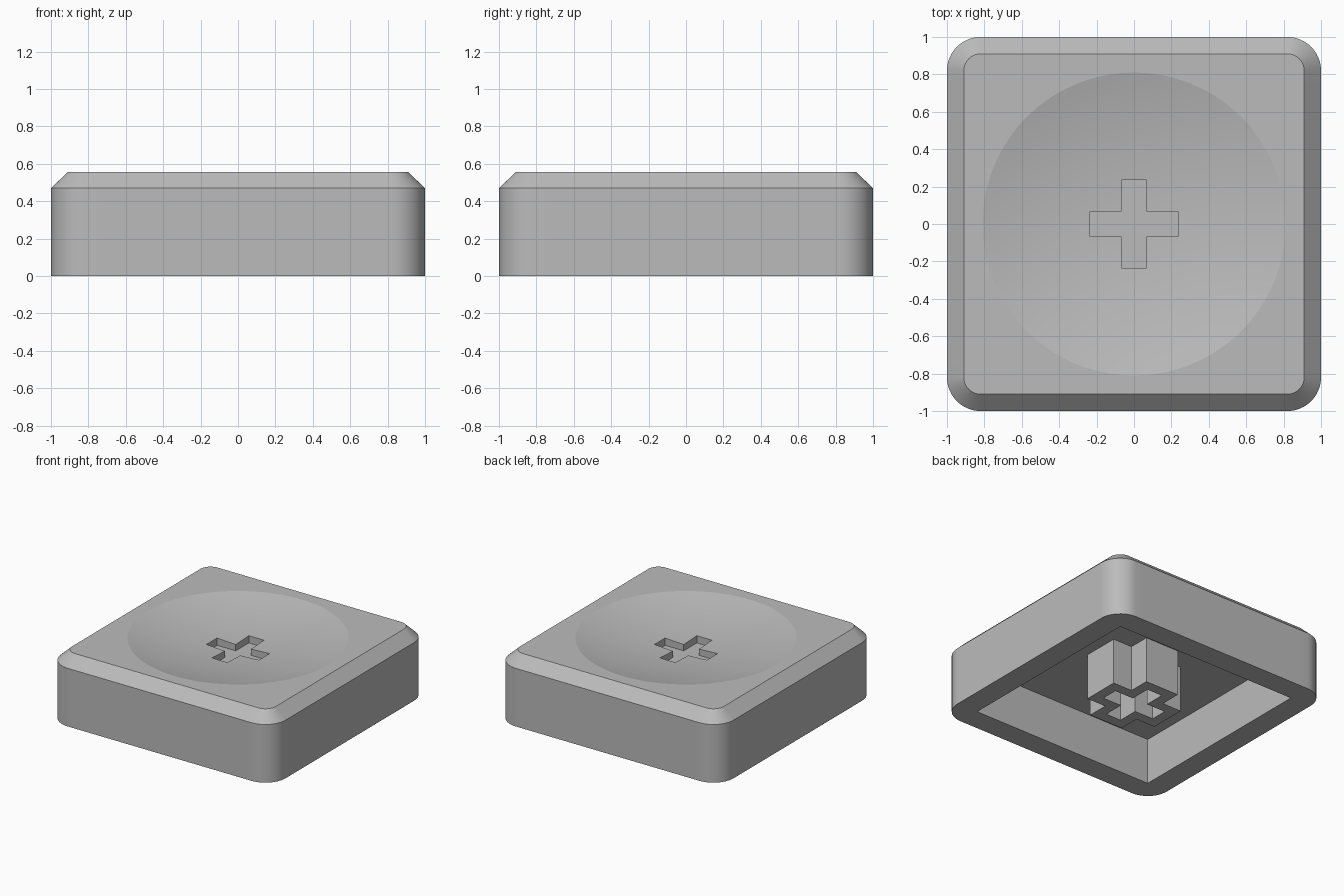
import bpy, bmesh
from math import sin, cos, pi, atan2, hypot, sqrt

if "Cube" in bpy.data.objects:
    bpy.data.objects.remove(bpy.data.objects["Cube"], do_unlink=True)

TOP, CEILING = 0.555, 0.37
DISH_R, DISH_DEPTH = 0.81, 0.1
ARC, SIDE = 12, 24

grey = bpy.data.materials.new("plain grey")
grey.use_nodes = True
colour = (0.5, 0.5, 0.5, 1)
grey.diffuse_color = colour
grey.node_tree.nodes["Principled BSDF"].inputs["Base Color"].default_value = colour


def make_object(name, bm):
    bmesh.ops.remove_doubles(bm, verts=bm.verts, dist=1e-5)
    bmesh.ops.recalc_face_normals(bm, faces=bm.faces)
    mesh = bpy.data.meshes.new(name)
    bm.to_mesh(mesh)
    bm.free()
    mesh.materials.append(grey)
    obj = bpy.data.objects.new(name, mesh)
    bpy.context.collection.objects.link(obj)
    return obj


def loft(rings, closed_loop=False):
    """Skin equal-length rings; cap both ends, or join last to first."""
    bm = bmesh.new()
    loops = [[bm.verts.new(p) for p in ring] for ring in rings]
    n = len(loops[0])
    for a, b in zip(loops, loops[1:] + loops[:1] if closed_loop else loops[1:]):
        for i in range(n):
            j = (i + 1) % n
            bm.faces.new((a[i], a[j], b[j], b[i]))
    if not closed_loop:
        bm.faces.new(loops[0])
        bm.faces.new(loops[-1])
    return bm


def rounded_square(half, radius, z):
    c = half - radius
    pts = []
    for q in range(4):
        ca, sa = round(cos(q * pi / 2)), round(sin(q * pi / 2))
        side = [(half, c * (2 * k / SIDE - 1)) for k in range(1, SIDE)]
        arc = [(c + radius * cos(t), c + radius * sin(t))
               for t in (k * pi / 2 / ARC for k in range(ARC + 1))]
        pts += [(x * ca - y * sa, x * sa + y * ca, z) for x, y in side + arc]
    return pts


def dish_ring(r, outline):
    sphere = (DISH_R ** 2 + DISH_DEPTH ** 2) / (2 * DISH_DEPTH)
    z = TOP - DISH_DEPTH + sphere - sqrt(sphere ** 2 - r ** 2)
    return [(r * x / hypot(x, y), r * y / hypot(x, y), z) for x, y, _ in outline]


def cross(reach, width, z):
    quarter = [(reach, -width), (reach, width), (width, width)]
    turns = [(1, 0), (0, 1), (-1, 0), (0, -1)]
    return [(x * c - y * s, x * s + y * c, z) for c, s in turns for x, y in quarter]


# Cap shell: cavity, rim, outer wall, chamfer and dished top
top_edge = rounded_square(0.91, 0.09, TOP)
rings = [rounded_square(0.815, 0, CEILING), rounded_square(0.815, 0, 0),
         rounded_square(1, 0.18, 0), rounded_square(1, 0.18, 0.47), top_edge]
rings += [dish_ring(DISH_R * k / 14, top_edge) for k in range(14, 0, -1)]
cap = make_object("cap_shell", loft(rings))

# Cross-shaped recess in the dish
cutter = make_object("recess_cutter", loft([cross(0.235, 0.068, 0.405), cross(0.235, 0.068, 0.7)]))
cutter.hide_render = True
cut = cap.modifiers.new("recess", "BOOLEAN")
cut.operation = "DIFFERENCE"
cut.solver = "EXACT"
cut.object = cutter
bpy.context.view_layer.objects.active = cap
cap.select_set(True)
bpy.ops.object.modifier_apply(modifier=cut.name)
bpy.data.objects.remove(cutter, do_unlink=True)
bpy.ops.object.shade_smooth_by_angle(angle=0.19)

# Hollow cross-shaped stem under the cap
make_object("stem", loft([cross(0.32, 0.15, CEILING), cross(0.32, 0.15, 0),
                          cross(0.235, 0.068, 0), cross(0.235, 0.068, CEILING)],
                         closed_loop=True))
